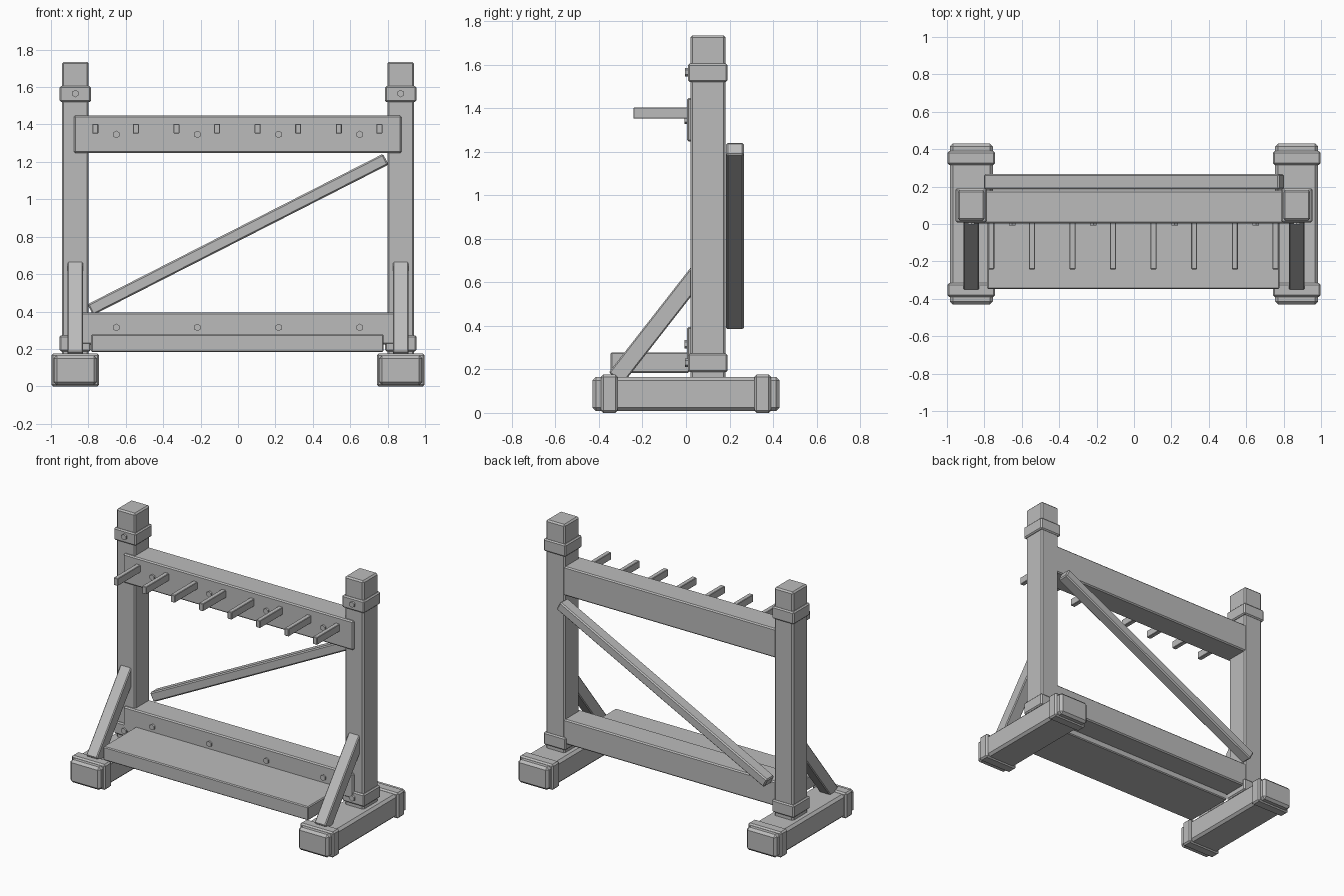
import bpy, bmesh
from math import atan2, cos, sin, pi
from mathutils import Matrix, Vector

cube = bpy.data.objects.get("Cube")
if cube:
    bpy.data.objects.remove(cube, do_unlink=True)

# One plain grey for the whole rack
GREY = (0.5, 0.5, 0.5, 1)
mat = bpy.data.materials.new("plain_grey")
mat.use_nodes = True
mat.diffuse_color = GREY
bsdf = next(n for n in mat.node_tree.nodes if n.type == 'BSDF_PRINCIPLED')
bsdf.inputs["Base Color"].default_value = GREY


def finish(name, bm):
    mesh = bpy.data.meshes.new(name)
    bm.to_mesh(mesh)
    bm.free()
    mesh.materials.append(mat)
    obj = bpy.data.objects.new(name, mesh)
    bpy.context.collection.objects.link(obj)
    return obj


def beam(name, size, centre, bevel=0.008, rot=None):
    """Bevelled box with a given size, centre and optional rotation."""
    bm = bmesh.new()
    bmesh.ops.create_cube(bm, size=1)
    bmesh.ops.scale(bm, vec=size, verts=bm.verts)
    bmesh.ops.bevel(bm, geom=bm.edges[:], offset=bevel, segments=1,
                    affect='EDGES', profile=0.5)
    if rot:
        bm.transform(rot)
    bm.transform(Matrix.Translation(centre))
    return finish(name, bm)


def box(name, xs, ys, zs, bevel=0.008):
    """Bevelled box between limits on each axis."""
    spans = (xs, ys, zs)
    return beam(name, [b - a for a, b in spans],
                Vector([(a + b) / 2 for a, b in spans]), bevel)


def bolt(name, x, z, y=0.006):
    """Domed six-sided bolt head facing the front."""
    bm = bmesh.new()
    for depth, r1, r2, start in ((0.02, 0.02, 0.02, 0), (0.009, 0.02, 0.011, 0.01)):
        bmesh.ops.create_cone(bm, cap_ends=True, segments=6, radius1=r1, radius2=r2,
                              depth=depth, matrix=Matrix.Translation((0, 0, start + depth / 2 - 0.01)))
    bm.transform(Matrix.Translation((x, y, z)) @ Matrix.Rotation(pi / 2, 4, 'X'))
    return finish(name, bm)


# Both ends: foot, foot bands, post, post bands, strut
strut_angle = atan2(0.788, 0.615)
along = Vector((0, cos(strut_angle), sin(strut_angle)))
for side, s in (("left", 1), ("right", -1)):
    x = 0.87 * s

    def around(half):
        return (x - half, x + half)

    box(side + "_foot", around(0.115), (-0.43, 0.43), (0.008, 0.165), 0.016)
    for end, ys in (("front", (-0.39, -0.315)), ("back", (0.315, 0.39))):
        box(f"{side}_foot_band_{end}", around(0.128), ys, (0, 0.176), 0.01)
    box(side + "_post", around(0.072), (0.02, 0.182), (0.14, 1.735), 0.01)
    for level, zs in (("lower", (0.187, 0.273)), ("upper", (1.52, 1.605))):
        box(f"{side}_post_band_{level}", around(0.084), (0.009, 0.191), zs)
        bolt(f"{side}_band_bolt_{level}", x, 1.565 if level == "upper" else 0.23)
    length = 0.67
    beam(side + "_strut", (0.083, length, 0.083),
         Vector((x, -0.322, 0.16)) + along * length / 2, 0.006,
         Matrix.Rotation(strut_angle, 4, 'X'))

# Cross rails and shelf between the posts
box("upper_rail", (-0.878, 0.874), (0.004, 0.178), (1.247, 1.447))
box("lower_rail", (-0.878, 0.874), (0.004, 0.178), (0.225, 0.395))
box("shelf", (-0.785, 0.778), (-0.347, 0.015), (0.184, 0.278), 0.006)

# Diagonal brace across the back
beam("diagonal_brace", (1.773, 0.082, 0.065), Vector((0, 0.225, 0.812)), 0.008,
     Matrix.Rotation(-0.471, 4, 'Y'))

# Row of pegs and the rail bolts
for i in range(8):
    px = -0.763 + 0.217 * i
    box(f"peg_{i + 1}", (px - 0.016, px + 0.016), (-0.242, 0.03), (1.352, 1.403), 0.003)
for i in range(4):
    bx = (i - 1.5) * 0.434
    bolt(f"upper_rail_bolt_{i + 1}", bx, 1.347, 0.002)
    bolt(f"lower_rail_bolt_{i + 1}", bx, 0.315, 0.002)
